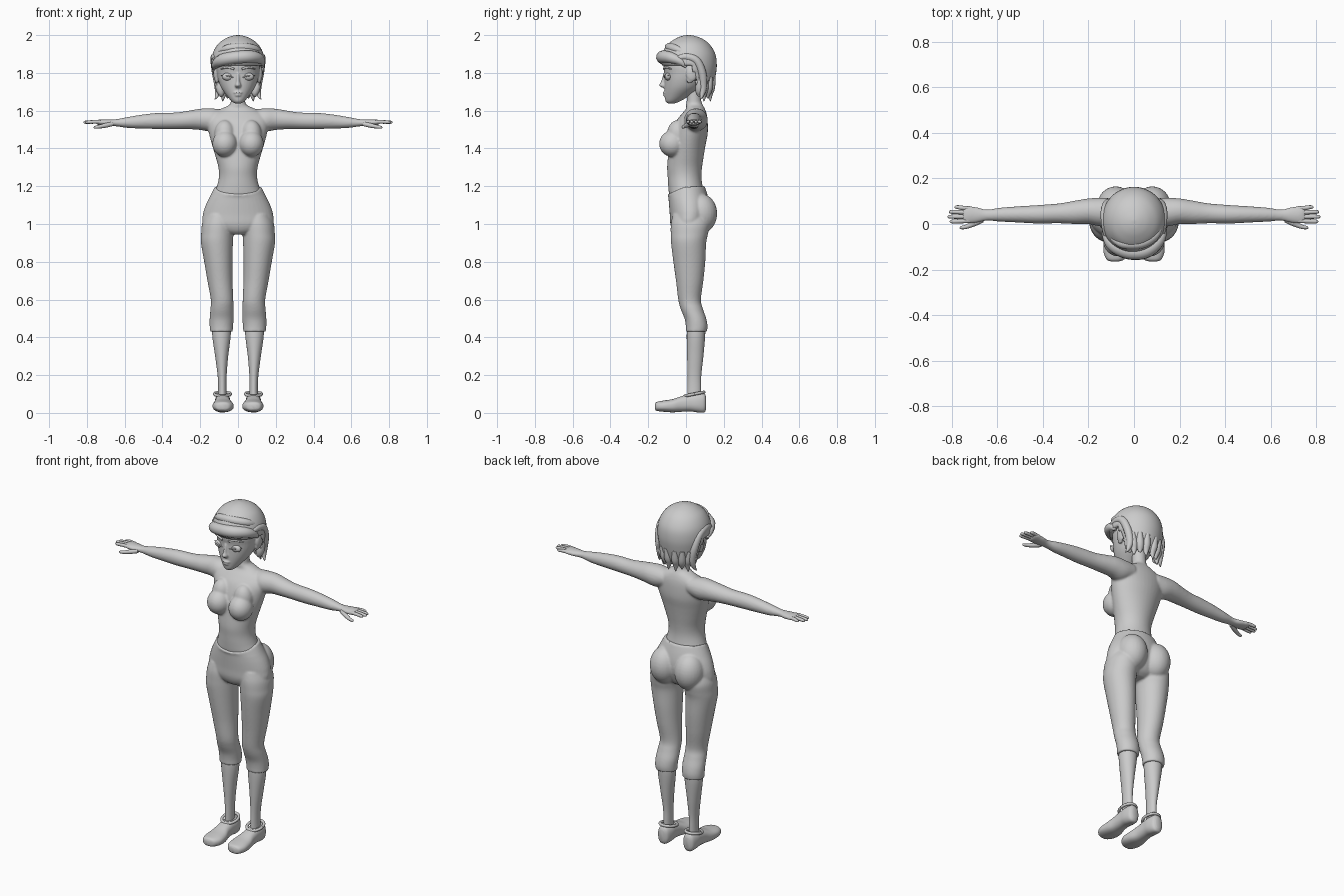
import bpy, bmesh
from math import cos, sin, pi, copysign
from mathutils import Matrix, Vector


def smooth_rows(rows, steps=5):
    """Catmull-Rom interpolation through rows of numbers."""
    out = []
    for i in range(len(rows) - 1):
        a, b, c, d = (rows[max(0, min(len(rows) - 1, i + k))] for k in (-1, 0, 1, 2))
        for s in range(steps):
            t = s / steps
            out.append([0.5 * (2 * q + (r - p) * t + (2 * p - 5 * q + 4 * r - w) * t * t
                               + (3 * q - p - 3 * r + w) * t ** 3) for p, q, r, w in zip(a, b, c, d)])
    return out + [list(rows[-1])]


def loft(bm, rows, axis='Z', sides=(1,), power=2.0, n=40):
    """Skin through rows of (position, u0, u1, v0, v1) bounds along an axis."""
    for s in sides:
        rings = []
        for t, u0, u1, v0, v1 in smooth_rows(rows):
            ring = []
            for k in range(n):
                c, d = cos(2 * pi * k / n), sin(2 * pi * k / n)
                u = (u0 + u1) / 2 + (u1 - u0) / 2 * copysign(abs(c) ** (2 / power), c)
                v = (v0 + v1) / 2 + (v1 - v0) / 2 * copysign(abs(d) ** (2 / power), d)
                x, y, z = {'Z': (u, v, t), 'X': (t, u, v), 'Y': (u, t, v)}[axis]
                ring.append(bm.verts.new((s * x, y, z)))
            rings.append(ring)
        for a, b in zip(rings, rings[1:]):
            for k in range(n):
                bm.faces.new((a[k], a[(k + 1) % n], b[(k + 1) % n], b[k]))
        bm.faces.new(rings[0])
        bm.faces.new(rings[-1])


def ball(bm, centre, radii, sides=(1, -1)):
    for s in sides:
        m = Matrix.Translation((s * centre[0], *centre[1:])) @ Matrix.Diagonal((*radii, 1))
        bmesh.ops.create_uvsphere(bm, u_segments=28, v_segments=18, radius=1, matrix=m)


def finish(name, bm, voxel=0, blend=6):
    bmesh.ops.recalc_face_normals(bm, faces=bm.faces)
    for f in bm.faces:
        f.smooth = True
    me = bpy.data.meshes.new(name)
    bm.to_mesh(me)
    bm.free()
    ob = bpy.data.objects.new(name, me)
    bpy.context.collection.objects.link(ob)
    if voxel:
        r = ob.modifiers.new("fuse", 'REMESH')
        r.mode, r.voxel_size, r.use_smooth_shade = 'VOXEL', voxel, True
        m = ob.modifiers.new("blend", 'SMOOTH')
        m.factor, m.iterations = 0.5, blend
    return ob


def tubes(name, paths, mirror=True):
    """Round tapered strands through (x, y, z, radius) points."""
    cu = bpy.data.curves.new(name, 'CURVE')
    cu.dimensions, cu.bevel_depth, cu.bevel_resolution = '3D', 1.0, 4
    cu.use_fill_caps = True
    for path in paths:
        pts = smooth_rows(path)
        for s in ((1, -1) if mirror else (1,)):
            sp = cu.splines.new('POLY')
            sp.points.add(len(pts) - 1)
            for p, (x, y, z, r) in zip(sp.points, pts):
                p.co, p.radius = (s * x, y, z, 1), max(r, 0.001)
    ob = bpy.data.objects.new(name, cu)
    bpy.context.collection.objects.link(ob)
    return ob


BOTH = (1, -1)

# Torso, neck, bust, arms and palms fused together
bm = bmesh.new()
loft(bm, [(z, -w, w, f, b) for z, w, f, b in [
    (1.10, .13, -.07, .10), (1.15, .13, -.088, .10), (1.20, .112, -.094, .088), (1.25, .101, -.097, .082),
    (1.30, .104, -.1, .085), (1.36, .12, -.095, .094), (1.42, .138, -.088, .104), (1.48, .154, -.078, .115),
    (1.54, .165, -.055, .115), (1.58, .15, -.025, .11), (1.61, .09, 0, .10), (1.632, .045, .0, .088),
    (1.66, .038, .004, .08), (1.74, .038, 0, .076)]])
ball(bm, (.07, -.072, 1.425), (.066, .07, .07))
ball(bm, (.07, -.045, 1.475), (.055, .055, .075))
loft(bm, [(.08, .01, .11, 1.51, 1.605), (.14, -.01, .115, 1.49, 1.612), (.20, 0, .112, 1.498, 1.61),
          (.26, 0, .102, 1.502, 1.60), (.33, .003, .09, 1.503, 1.59), (.42, .002, .083, 1.503, 1.588),
          (.50, .006, .078, 1.505, 1.58), (.58, .01, .072, 1.508, 1.567), (.645, .014, .064, 1.517, 1.555),
          (.69, .005, .074, 1.519, 1.554), (.73, .002, .08, 1.523, 1.554), (.75, .006, .076, 1.527, 1.55)],
     'X', BOTH)
finish("upper_body", bm, .006)

# Fingers and thumbs
tips = [(.068, .074, .787), (.05, .053, .812), (.032, .032, .818), (.014, .011, .808)]
fingers = [[(.72, a, 1.54, .009), (.755, (a + b) / 2, 1.541, .0095), (e - .015, b, 1.539, .0085),
            (e - .004, b, 1.538, .006), (e, b, 1.538, .002)] for a, b, e in tips]
fingers.append([(.665, .018, 1.53, .012), (.70, .002, 1.522, .012), (.735, -.012, 1.515, .0095),
                (.758, -.016, 1.512, .007), (.764, -.017, 1.511, .002)])
tubes("fingers", fingers)

# Trousers: hips, buttocks and legs
bm = bmesh.new()
loft(bm, [(z, -w, w, f, b) for z, w, f, b in [
    (.945, .07, -.05, .06), (.965, .13, -.07, .09), (1.0, .185, -.083, .11), (1.05, .186, -.086, .125),
    (1.10, .171, -.09, .125), (1.15, .146, -.094, .115), (1.20, .122, -.1, .099)]])
for v in bm.verts:
    if v.co.z > 1.14:
        v.co.z -= max(0, -v.co.y) * .45 * (v.co.z - 1.14) / .06
ball(bm, (.08, .078, 1.055), (.082, .087, .105))
loft(bm, [(1.05, .03, .17, -.07, .11), (1.0, .02, .19, -.08, .125), (.95, .024, .195, -.081, .117),
          (.90, .027, .196, -.079, .107), (.80, .029, .179, -.067, .102), (.70, .029, .162, -.053, .092),
          (.60, .025, .144, -.041, .079), (.55, .024, .146, -.028, .09), (.50, .023, .15, -.008, .107),
          (.46, .026, .15, -.001, .114), (.43, .028, .148, .0, .111)], 'Z', BOTH)
finish("trousers", bm, .006, 4)

# Shins
bm = bmesh.new()
loft(bm, [(.50, .045, .13, .01, .1), (.42, .038, .137, .004, .102), (.30, .052, .121, .006, .092),
          (.20, .06, .108, .009, .081), (.13, .061, .105, .008, .08), (.06, .06, .107, .006, .08)], 'Z', BOTH)
finish("shins", bm)

# Shoes with a collar around each ankle
bm = bmesh.new()
loft(bm, [(-.165, .07, .098, .02, .045), (-.155, .043, .12, .011, .058), (-.12, .024, .134, .006, .065),
          (-.07, .026, .132, .003, .073), (-.025, .038, .124, .006, .088), (.02, .041, .122, .008, .1),
          (.06, .041, .122, .003, .105), (.095, .05, .115, .002, .103), (.107, .066, .1, .02, .085)],
     'Y', BOTH, 2.4)
finish("shoes", bm)
collar = [(.082 + .043 * cos(k * pi / 8), .045 + .05 * sin(k * pi / 8), .1 + .01 * sin(k * pi / 8), .008)
          for k in range(17)]
tubes("shoe_collars", [collar])

# Head with nose, lips and ears
bm = bmesh.new()
loft(bm, [(z, -w, w, f, b) for z, w, f, b in [
    (1.638, .015, -.095, -.06), (1.65, .034, -.108, -.03), (1.68, .06, -.113, .02), (1.72, .088, -.115, .075),
    (1.76, .104, -.115, .10), (1.80, .112, -.115, .115), (1.84, .114, -.12, .12), (1.90, .105, -.11, .125),
    (1.95, .075, -.08, .10), (1.98, .03, -.03, .06)]])
loft(bm, [(1.722, -.014, .014, -.126, -.09), (1.735, -.017, .017, -.143, -.09),
          (1.755, -.011, .011, -.132, -.09), (1.80, -.009, .009, -.12, -.09)])
ball(bm, (0, -.108, 1.695), (.025, .015, .007), (1,))
ball(bm, (0, -.107, 1.682), (.02, .015, .007), (1,))
ball(bm, (.116, .03, 1.795), (.014, .03, .042))
ball(bm, (.112, .02, 1.768), (.01, .018, .024))
finish("head", bm, .0045, 3)

# Eyes, lashes and brows
bm = bmesh.new()
ball(bm, (.052, -.094, 1.78), (.032, .018, .021))
finish("eyes", bm)
tubes("lashes", [[(.022, -.113, 1.774, .002), (.05, -.114, 1.784, .004), (.088, -.09, 1.787, .003)]])
tubes("brows", [[(.02, -.117, 1.82, .005), (.055, -.108, 1.83, .006), (.092, -.078, 1.82, .003)]])

# Hair cap, trimmed along the hairline
bm = bmesh.new()
loft(bm, [(z, -w, w, f, b) for z, w, f, b in [
    (1.685, .09, .0, .128), (1.72, .108, -.04, .142), (1.78, .13, -.1, .156), (1.84, .141, -.127, .163),
    (1.90, .135, -.127, .155), (1.95, .108, -.098, .126), (1.98, .07, -.058, .088), (1.995, .033, -.022, .048),
    (2.0, .006, .01, .02)]], n=64)


def hairline(y):
    return 1.845 - .17 * max(0, min(1, (y - .035) / .035))


cut = [f for f in bm.faces if f.calc_center_median().z < hairline(f.calc_center_median().y)]
bmesh.ops.delete(bm, geom=cut, context='FACES')
cap = finish("hair_cap", bm)
shell = cap.modifiers.new("thickness", 'SOLIDIFY')
shell.thickness, shell.offset = .02, -1

# Fringe swept across the forehead
tubes("fringe", [
    [(-.128, -.01, 1.82, .008), (-.118, -.05, 1.845, .022), (-.085, -.095, 1.867, .032), (-.02, -.122, 1.88, .034),
     (.05, -.117, 1.885, .034), (.102, -.078, 1.88, .03), (.125, -.03, 1.86, .02), (.128, .0, 1.83, .006)],
    [(-.10, -.06, 1.915, .01), (-.05, -.085, 1.93, .022), (.03, -.085, 1.935, .024), (.09, -.05, 1.925, .022),
     (.118, .0, 1.905, .012)]], mirror=False)

# Side panels sweeping over and behind the ears
tubes("side_panels", [[(.122, -.05, 1.875, .012), (.124, .0, 1.885, .02), (.124, .055, 1.865, .022),
                       (.116, .085, 1.80, .022), (.105, .092, 1.73, .02), (.11, .085, 1.685, .012),
                       (.122, .075, 1.66, .002)]])

# Pointed locks along the nape
locks = []
for a, tip in ((12, 1.672), (32, 1.65), (54, 1.665), (76, 1.65)):
    d = Vector((cos(a * pi / 180), sin(a * pi / 180)))
    locks.append([(d.x * r, .055 + d.y * r * .8, z, w) for r, z, w in
                  ((.113, 1.78, .014), (.1, 1.725, .022), (.092, 1.69, .017), (.096, tip, .002))])
tubes("nape_locks", locks)
